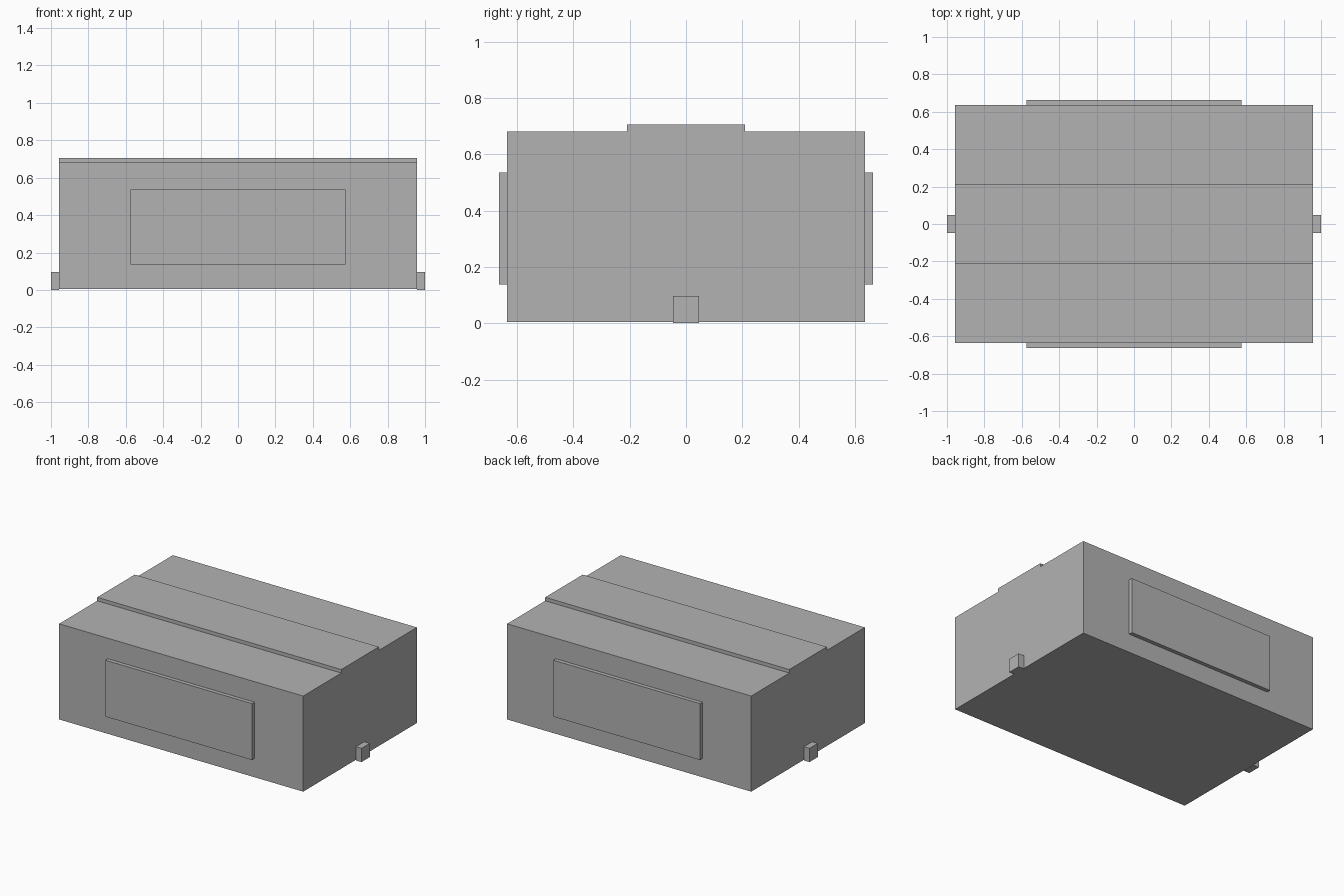
import bpy

if "Cube" in bpy.data.objects:
    bpy.data.objects.remove(bpy.data.objects["Cube"])

# Single flat grey
grey = bpy.data.materials.new("light grey")
grey.diffuse_color = (0.45, 0.45, 0.45, 1)
grey.use_nodes = True
grey.node_tree.nodes["Principled BSDF"].inputs["Base Color"].default_value = grey.diffuse_color


def finish(name, verts, faces):
    mesh = bpy.data.meshes.new(name)
    mesh.from_pydata(verts, [], faces)
    mesh.materials.append(grey)
    obj = bpy.data.objects.new(name, mesh)
    bpy.context.collection.objects.link(obj)
    return obj


def extrude_x(name, profile, x0, x1):
    """Extrude a counter-clockwise (y, z) profile from x0 to x1."""
    n = len(profile)
    verts = [(x, y, z) for x in (x0, x1) for y, z in profile]
    faces = [tuple(reversed(range(n))), tuple(range(n, 2 * n))]
    faces += [(i, (i + 1) % n, n + (i + 1) % n, n + i) for i in range(n)]
    return finish(name, verts, faces)


def box(name, x, y, z):
    return extrude_x(name, [(y[0], z[0]), (y[1], z[0]), (y[1], z[1]), (y[0], z[1])], *x)


# Main block with the raised strip along the middle of its top
W, D = 0.956, 0.636
extrude_x("body", [(-D, 0.004), (D, 0.004), (D, 0.681), (0.21, 0.681),
                   (0.21, 0.706), (-0.21, 0.706), (-0.21, 0.681), (-D, 0.681)], -W, W)

# Raised panels on the front and back
box("front_panel", (-0.575, 0.575), (-0.664, -D), (0.137, 0.536))
box("back_panel", (-0.575, 0.575), (D, 0.664), (0.137, 0.536))

# Small tabs at the foot of each end
box("left_tab", (-1.0, -W), (-0.047, 0.047), (0.0, 0.097))
box("right_tab", (W, 1.0), (-0.047, 0.047), (0.0, 0.097))
